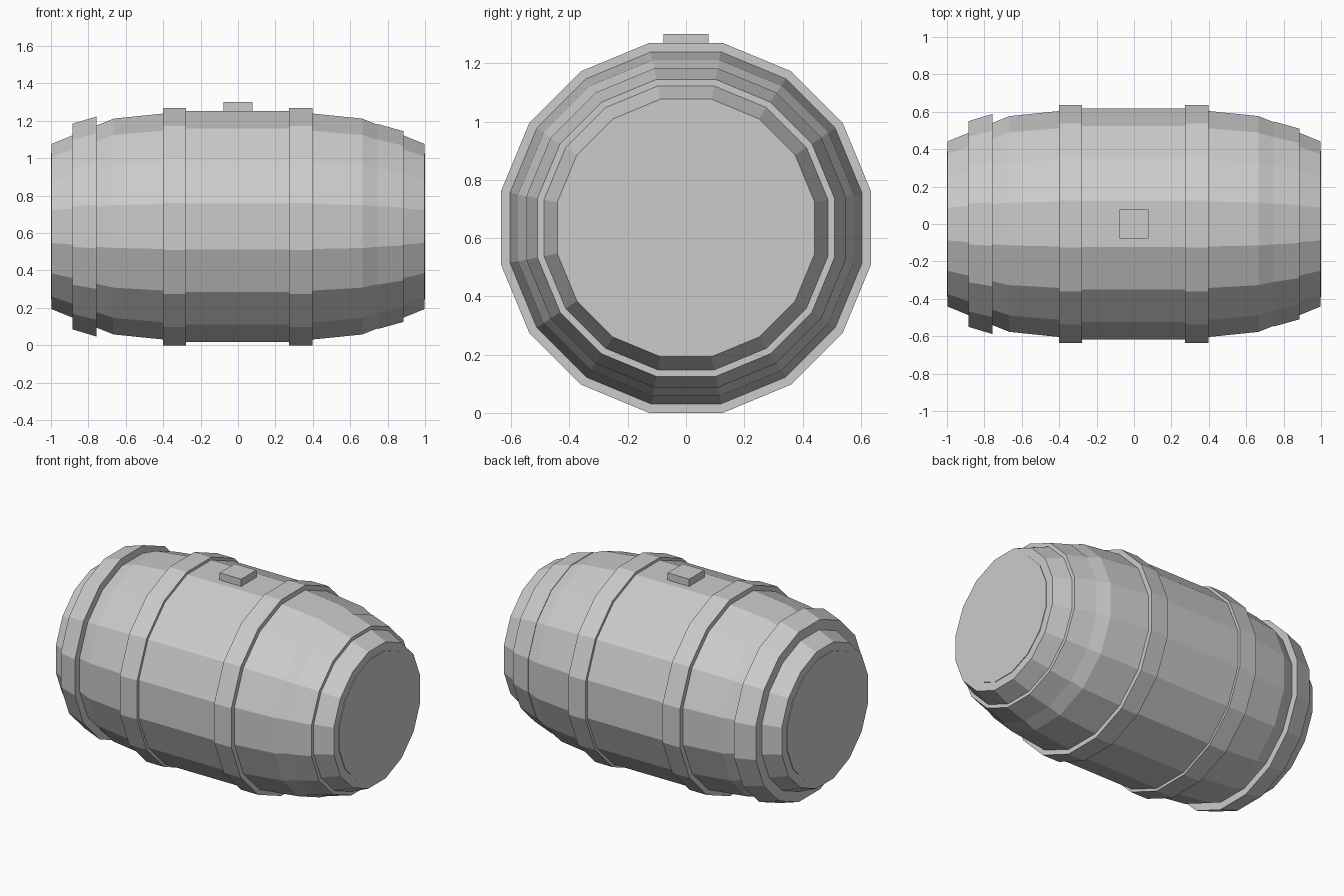
import bpy, bmesh, math

if "Cube" in bpy.data.objects:
    bpy.data.objects.remove(bpy.data.objects["Cube"])

SIDES = 16
AXIS_Z = 0.635

grey = bpy.data.materials.new("plain grey")
grey.diffuse_color = (0.6, 0.6, 0.6, 1.0)
grey.use_nodes = True
grey.node_tree.nodes["Principled BSDF"].inputs["Base Color"].default_value = grey.diffuse_color


def finish(name, bm):
    bmesh.ops.recalc_face_normals(bm, faces=bm.faces[:])
    mesh = bpy.data.meshes.new(name)
    bm.to_mesh(mesh)
    bm.free()
    mesh.materials.append(grey)
    obj = bpy.data.objects.new(name, mesh)
    bpy.context.collection.objects.link(obj)
    return obj


def lathe(name, profile, ring=False):
    """Spin (x, flat-side distance) points round the barrel axis.
    ring=True closes the profile into a hoop, otherwise the ends are capped."""
    bm = bmesh.new()
    loops = []
    for x, flat in profile:
        r = flat / math.cos(math.pi / SIDES)
        angles = [(i + 0.5) * math.tau / SIDES for i in range(SIDES)]
        loops.append([bm.verts.new((x, r * math.cos(a), AXIS_Z + r * math.sin(a)))
                      for a in angles])
    pairs = list(zip(loops, loops[1:]))
    if ring:
        pairs.append((loops[-1], loops[0]))
    else:
        bm.faces.new(loops[0])
        bm.faces.new(loops[-1])
    for a, b in pairs:
        for i in range(SIDES):
            j = (i + 1) % SIDES
            bm.faces.new((a[i], a[j], b[j], b[i]))
    return finish(name, bm)


def hoop(name, x0, r0, x1, r1, depth):
    lathe(name, [(x0, r0), (x1, r1), (x1, r1 - depth), (x0, r0 - depth)], ring=True)


# Bulging wooden body
half = [(0.275, 0.618), (0.40, 0.604), (0.665, 0.577), (0.75, 0.543),
        (0.885, 0.487), (0.996, 0.442)]
lathe("barrel_body", [(-x, r) for x, r in reversed(half)] + half)

# Round heads, standing slightly proud of the rims
for side, name in ((-1, "left_head"), (1, "right_head")):
    lathe(name, [(side * 0.98, 0.39), (side * 1.0, 0.39)])

# Hoops: two wide ones round the middle, a loose one left, a tight one right
hoop("middle_hoop_left", -0.402, 0.635, -0.278, 0.635, 0.06)
hoop("middle_hoop_right", 0.274, 0.635, 0.397, 0.635, 0.06)
hoop("end_hoop_left", -0.885, 0.55, -0.757, 0.588, 0.09)
hoop("end_hoop_right", 0.747, 0.548, 0.884, 0.51, 0.05)

# Square bung on top
bm = bmesh.new()
bmesh.ops.create_cube(bm, size=1.0)
bmesh.ops.scale(bm, vec=(0.155, 0.155, 0.06), verts=bm.verts[:])
bmesh.ops.translate(bm, vec=(0, 0, 1.27), verts=bm.verts[:])
finish("bung", bm)
